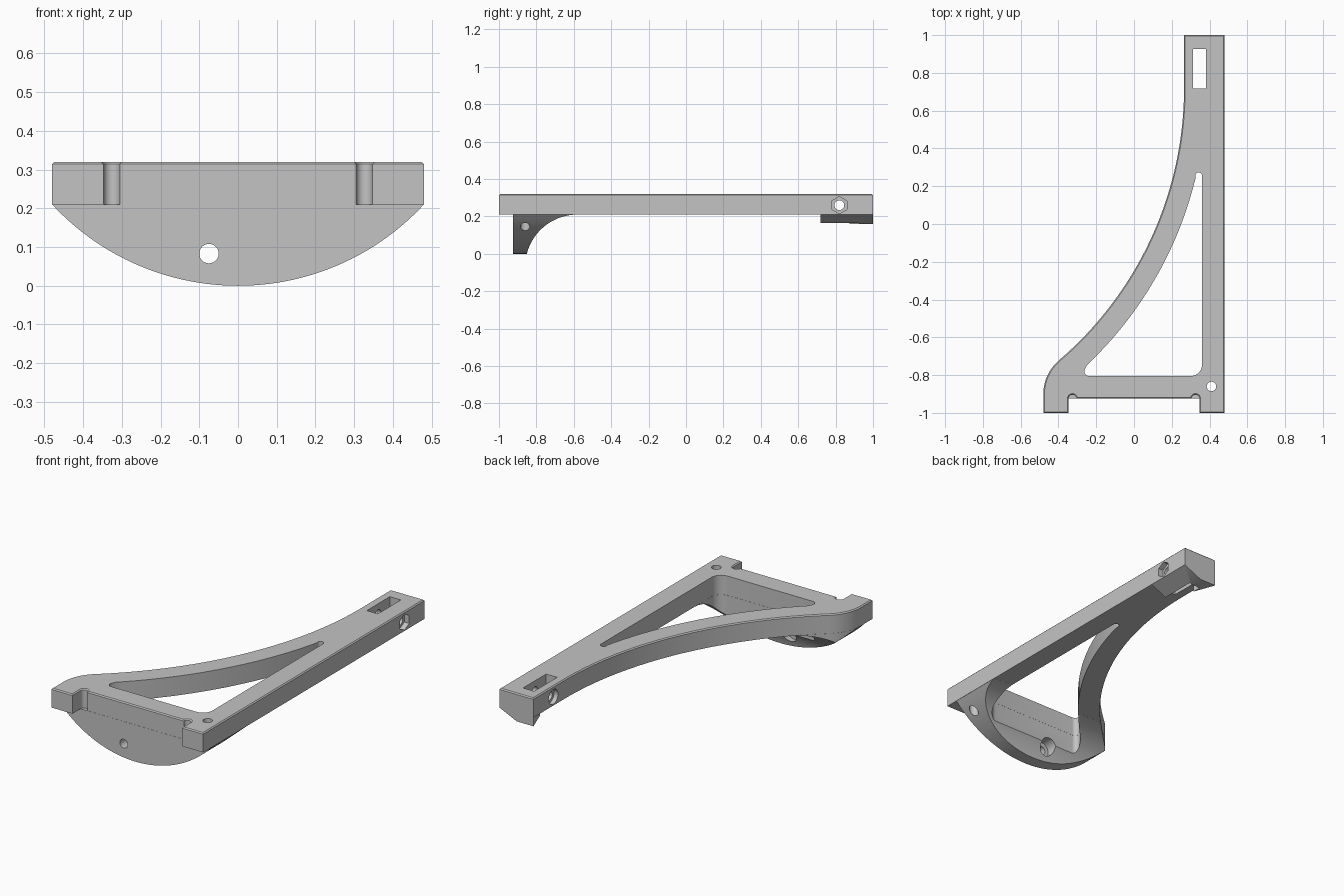
import bpy, bmesh
from math import radians, cos, sin, pi
from mathutils import Matrix, Vector

if "Cube" in bpy.data.objects:
    bpy.data.objects.remove(bpy.data.objects["Cube"], do_unlink=True)

grey = bpy.data.materials.new("plain_grey")
grey.use_nodes = True
grey.diffuse_color = (0.55, 0.55, 0.55, 1)
grey.node_tree.nodes["Principled BSDF"].inputs["Base Color"].default_value = (0.55, 0.55, 0.55, 1)

TOP, UNDER = 0.32, 0.21      # plate top and underside
WALL_Y = -0.925              # front of the hanging wall


def arc(cx, cy, r, a0, a1, n):
    """Points on a circle, angles in degrees."""
    angles = [radians(a0 + (a1 - a0) * i / n) for i in range(n + 1)]
    return [(cx + r * cos(a), cy + r * sin(a)) for a in angles]


def make(name, bm):
    bmesh.ops.recalc_face_normals(bm, faces=bm.faces)
    mesh = bpy.data.meshes.new(name)
    bm.to_mesh(mesh)
    bm.free()
    mesh.materials.append(grey)
    ob = bpy.data.objects.new(name, mesh)
    bpy.context.collection.objects.link(ob)
    return ob


def prism(name, pts, lo, hi, axis="Z", chamfer=0):
    """Extrude a plan (Z) or a front profile (Y) between lo and hi."""
    bm = bmesh.new()
    place = (lambda p: (p[0], p[1], lo)) if axis == "Z" else (lambda p: (p[0], lo, p[1]))
    face = bm.faces.new([bm.verts.new(place(p)) for p in pts])
    new = bmesh.ops.extrude_face_region(bm, geom=[face])["geom"]
    shift = Vector((0, 0, hi - lo)) if axis == "Z" else Vector((0, hi - lo, 0))
    bmesh.ops.translate(bm, vec=shift, verts=[g for g in new if isinstance(g, bmesh.types.BMVert)])
    if chamfer:
        rim = [e for e in bm.edges if all(abs(v.co.z - hi) < 1e-5 for v in e.verts)]
        bmesh.ops.bevel(bm, geom=rim, offset=chamfer, segments=1, affect="EDGES")
    return make(name, bm)


def rod(axis, centre, r, length, sides=40):
    """Cylinder cutter along X, Y or Z."""
    bm = bmesh.new()
    turn = {"X": Matrix.Rotation(pi / 2, 4, "Y"), "Y": Matrix.Rotation(pi / 2, 4, "X"),
            "Z": Matrix.Identity(4)}[axis] @ Matrix.Rotation(pi / 6, 4, "Z")
    bmesh.ops.create_cone(bm, cap_ends=True, segments=sides, radius1=r, radius2=r,
                          depth=length, matrix=Matrix.Translation(centre) @ turn)
    return make("cutter", bm)


def cut(ob, cutters, mode="DIFFERENCE"):
    bpy.context.view_layer.objects.active = ob
    for c in cutters:
        c.hide_render = True
        m = ob.modifiers.new("cut", "BOOLEAN")
        m.operation, m.solver, m.object = mode, "EXACT", c
        bpy.ops.object.modifier_apply(modifier=m.name)


# Plan outline: straight side, swept side, rounded corner, tabs and relief notches
SWEEP = (-1.635, 0.72)
swept_side = [(0.265, 1)] + arc(*SWEEP, 1.9, 0, -49.5, 40)
swept_side += arc(-0.249, -0.899, 0.231, 131, 180, 10)
outline = [(0.48, -1), (0.48, 1)] + swept_side + [(-0.48, -1), (-0.347, -1)]
outline += arc(-0.326, WALL_Y, 0.021, 180, 0, 12)
outline += arc(0.326, WALL_Y, 0.021, 180, 0, 12)
outline += [(0.347, -1)]

# Rounded triangular opening
opening = arc(0.30, -0.745, 0.06, -90, 0, 10)
opening += arc(0.342, 0.255, 0.018, 0, 170, 10)
opening += arc(*SWEEP, 2.018, -13.6, -46.6, 36)
opening += arc(-0.238, -0.78, 0.025, 140, 270, 8)

# Shared cutters
window = prism("cutter", opening, -0.2, 0.5)
slot = prism("cutter", [(0.312, 0.718), (0.382, 0.718), (0.382, 0.926), (0.312, 0.926)], -0.2, 0.5)
corner_hole = rod("Z", (0.41, -0.86, 0.2), 0.025, 0.6)
cross_hole = rod("X", (0.37, 0.82, 0.26), 0.026, 0.5)
nut_pocket = rod("X", (0.50, 0.82, 0.26), 0.046, 0.1, 6)
head_pocket = rod("X", (0.24, 0.82, 0.26), 0.042, 0.1)

# Top plate
plate = prism("top_plate", outline, UNDER, TOP, chamfer=0.006)
cut(plate, [window, slot, corner_hole, cross_hole, nut_pocket, head_pocket])

# Hanging front wall: round lower edge, coved back, trimmed to the plan
segment = arc(0, 0.6536, 0.6536, -137.2, -42.8, 64)
wall = prism("front_wall", segment, WALL_Y, -0.6, axis="Y")
trim = prism("cutter", [(0.6, -1.1), (0.6, 1)] + swept_side + [(-0.48, -1.1)], -0.3, 0.6)
cove = rod("X", (0, -0.58, -0.07), 0.28, 2, 128)
cut(wall, [trim], "INTERSECT")
cut(wall, [cove, window, corner_hole,
           rod("Y", (-0.075, -0.9, 0.083), 0.025, 0.6),
           rod("Y", (-0.075, -0.77, 0.083), 0.048, 0.2)])

# Wedge-shaped foot under the far end
bm = bmesh.new()
for x, y, z in [(0.48, 0.72, UNDER), (0.48, 1, UNDER), (0.265, 1, UNDER), (0.37, 0.72, UNDER),
                (0.37, 0.72, 0.16), (0.37, 1, 0.16), (0.265, 1, 0.16)]:
    bm.verts.new((x, y, z))
bmesh.ops.convex_hull(bm, input=bm.verts)
bmesh.ops.dissolve_limit(bm, angle_limit=0.01, verts=bm.verts, edges=bm.edges)
foot = make("end_foot", bm)
cut(foot, [slot])

# Remove the cutters and shade the parts
parts = [plate, wall, foot]
for ob in [o for o in bpy.data.objects if o.name.startswith("cutter")]:
    bpy.data.objects.remove(ob, do_unlink=True)
bpy.ops.object.select_all(action="DESELECT")
for ob in parts:
    ob.select_set(True)
bpy.context.view_layer.objects.active = plate
bpy.ops.object.shade_smooth_by_angle(angle=radians(30))
